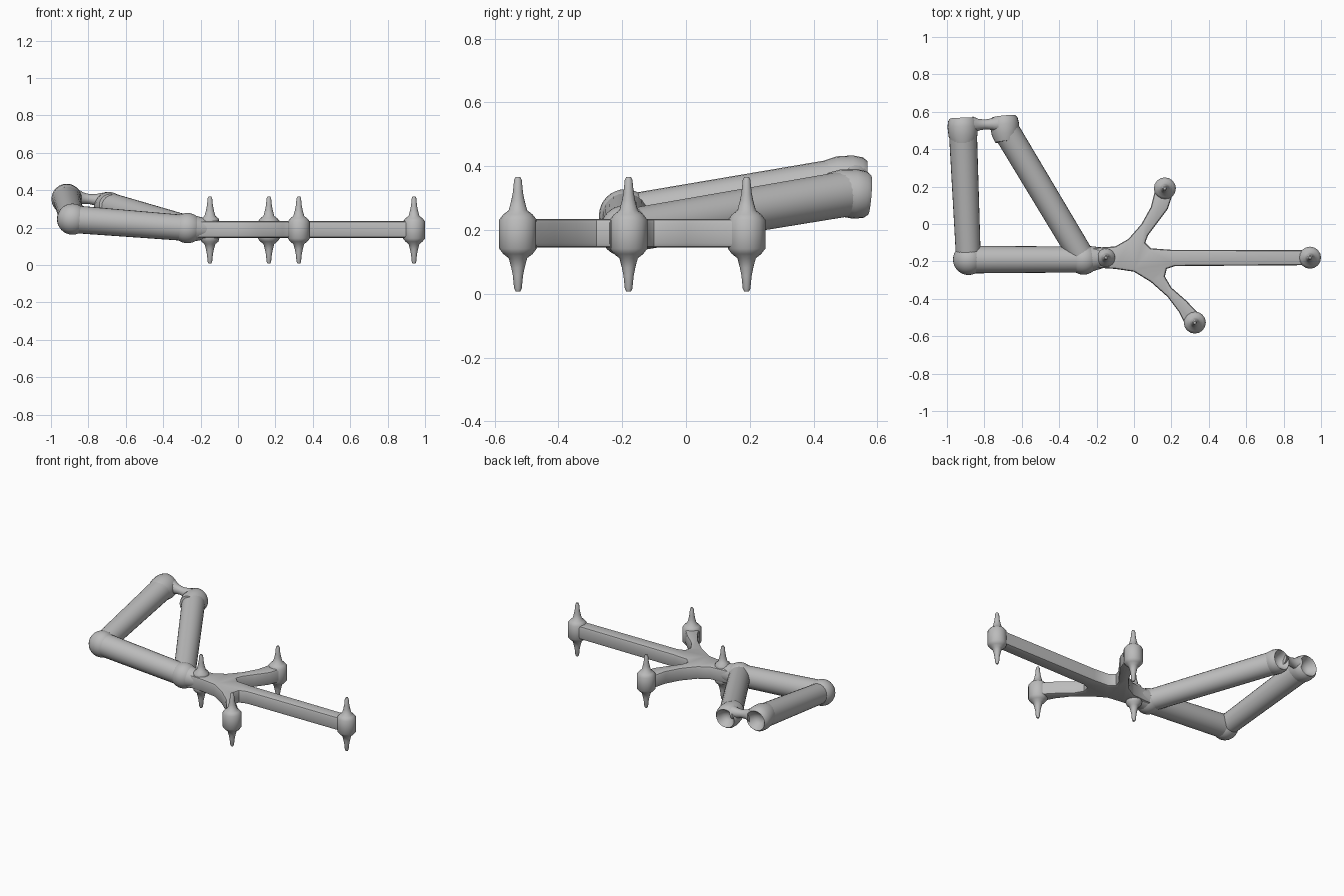
import bpy
import bmesh
from math import cos, sin, tau, radians
from mathutils import Vector

cube = bpy.data.objects.get("Cube")
if cube:
    bpy.data.objects.remove(cube, do_unlink=True)

grey = bpy.data.materials.new("plain grey")
grey.use_nodes = True
colour = (0.5, 0.5, 0.5, 1)
grey.diffuse_color = colour
grey.node_tree.nodes["Principled BSDF"].inputs["Base Color"].default_value = colour


def finish(name, bm):
    bmesh.ops.recalc_face_normals(bm, faces=bm.faces)
    mesh = bpy.data.meshes.new(name)
    bm.to_mesh(mesh)
    bm.free()
    mesh.materials.append(grey)
    obj = bpy.data.objects.new(name, mesh)
    bpy.context.collection.objects.link(obj)
    return obj


def smooth(obj, angle=40):
    bpy.ops.object.select_all(action="DESELECT")
    obj.select_set(True)
    bpy.context.view_layer.objects.active = obj
    bpy.ops.object.shade_smooth_by_angle(angle=radians(angle))


def lathe(name, origin, direction, profile, sides=24):
    """Revolve (distance, radius) pairs around an axis."""
    origin, axis = Vector(origin), Vector(direction).normalized()
    u = axis.orthogonal().normalized()
    v = axis.cross(u)
    bm = bmesh.new()
    rings = []
    for dist, r in profile:
        rings.append([bm.verts.new(origin + axis * dist
                                   + (u * cos(tau * i / sides) + v * sin(tau * i / sides)) * r)
                      for i in range(sides)])
    for a, b in zip(rings, rings[1:]):
        for i in range(sides):
            j = (i + 1) % sides
            bm.faces.new((a[i], a[j], b[j], b[i]))
    bm.faces.new(rings[0])
    bm.faces.new(rings[-1])
    obj = finish(name, bm)
    smooth(obj)
    return obj


def tube(name, start, end, r0, r1):
    d = Vector(end) - Vector(start)
    lathe(name, start, d, [(0, r0), (d.length, r1)])


def ball(name, centre, r):
    bm = bmesh.new()
    bmesh.ops.create_uvsphere(bm, u_segments=24, v_segments=16, radius=r)
    bmesh.ops.translate(bm, verts=bm.verts, vec=centre)
    smooth(finish(name, bm))


# Three-armed flat plate with concave curves between the arms
upper_arm = [(-0.26, -0.13), (-0.18, -0.125), (-0.1, -0.12), (-0.03, -0.08), (0.04, 0),
             (0.09, 0.09), (0.115, 0.19), (0.165, 0.23), (0.21, 0.17), (0.18, 0.08),
             (0.12, 0), (0.075, -0.06), (0.06, -0.1), (0.09, -0.13), (0.2, -0.138)]
long_arm = [(0.95, -0.14), (0.95, -0.22), (0.22, -0.225)]
lower_arm = [(0.175, -0.24), (0.165, -0.28), (0.2, -0.34), (0.28, -0.41), (0.365, -0.5),
             (0.325, -0.57), (0.275, -0.54), (0.24, -0.47), (0.18, -0.39), (0.09, -0.31),
             (0, -0.255), (-0.1, -0.24), (-0.18, -0.235), (-0.26, -0.24)]
bm = bmesh.new()
base = bm.faces.new([bm.verts.new((x, y, 0.145)) for x, y in upper_arm + long_arm + lower_arm])
top = bmesh.ops.extrude_face_region(bm, geom=[base])["geom"]
bmesh.ops.translate(bm, verts=[g for g in top if isinstance(g, bmesh.types.BMVert)],
                    vec=(0, 0, 0.09))
rims = [e for e in bm.edges if abs(e.verts[0].co.z - e.verts[1].co.z) < 0.001]
bmesh.ops.bevel(bm, geom=rims, offset=0.014, segments=2, affect="EDGES", profile=0.5)
smooth(finish("forked_plate", bm))

# Double-ended spikes, each with a flared collar at mid height
half = [(0.045, 0.059), (0.062, 0.046), (0.075, 0.029), (0.105, 0.021),
        (0.13, 0.016), (0.17, 0.012), (0.18, 0.007)]
spike = [(-d, r) for d, r in reversed(half)] + half
spots = {"inner": (-0.15, -0.18), "upper": (0.165, 0.19),
         "lower": (0.325, -0.527), "outer": (0.941, -0.18)}
for label, (x, y) in spots.items():
    # The inner collar sits within the narrow neck
    shape = [(d, min(r, 0.05)) for d, r in spike] if label == "inner" else spike
    lathe(label + "_spike", (x, y, 0.187), (0, 0, 1), shape, 16)

# Triangular frame of round tubes
corner = (-0.885, -0.19, 0.245)
hub = (-0.27, -0.19, 0.197)
left_end = (-0.69, 0.51, 0.315)
right_end = (-0.915, 0.5, 0.353)
tube("front_tube", corner, hub, 0.074, 0.069)
tube("side_tube", corner, right_end, 0.066, 0.075)
tube("diagonal_tube", hub, left_end, 0.068, 0.072)
ball("corner_joint", corner, 0.083)
ball("hub_joint", hub, 0.081)
lathe("hub_neck", hub, (1, 0.1, -0.05), [(0, 0.078), (0.06, 0.064), (0.11, 0.054), (0.17, 0.042)])

# Hollow cups at the open ends
cup = [(-0.07, 0.062), (-0.03, 0.077), (0.02, 0.082), (0.052, 0.077), (0.066, 0.066),
       (0.05, 0.053), (0.025, 0.036), (0.015, 0.012)]
lathe("right_cup", right_end, (-0.03, 1, -0.04), cup)
lathe("left_cup", left_end, (-0.1, 1, -0.08), [(d, r * 0.95) for d, r in cup])

# Thin waisted bridge joining the cups
span = Vector((-0.73, 0.535, 0.345)) - Vector((-0.86, 0.53, 0.36))
lathe("cup_bridge", (-0.86, 0.53, 0.36), span,
      [(0, 0.045), (0.03, 0.031), (0.065, 0.026), (0.1, 0.031), (span.length, 0.042)], 16)
